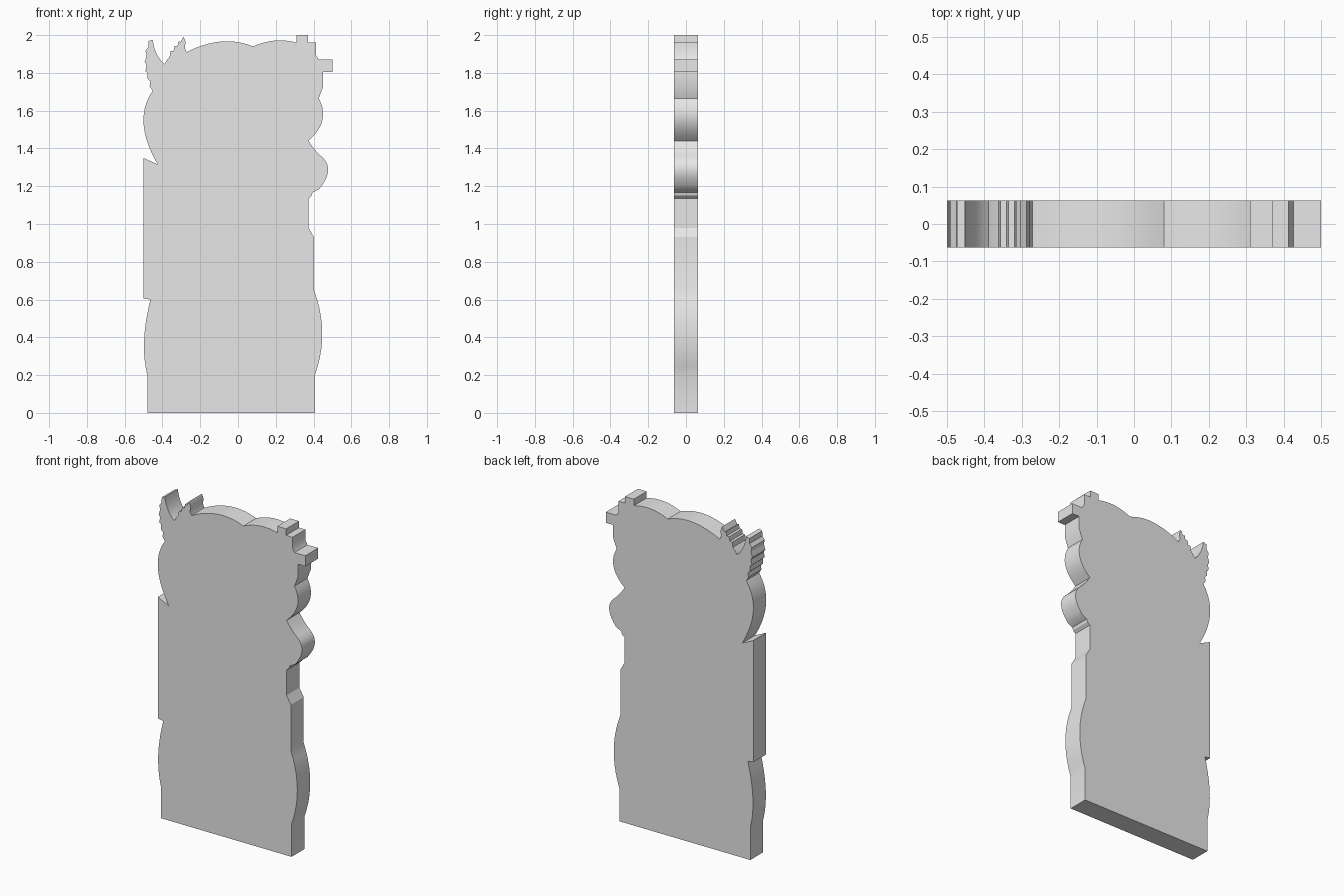
import bpy, bmesh

HALF = 0.0625   # half thickness of the board
STEPS = 10      # segments per curved stretch

# Outline pieces: (x, z) is a straight run to a corner;
# (mx, mz, x, z) is a curve through (mx, mz) ending at (x, z).
left_side = [
    (-0.48, 0.0), (-0.48, 0.2), (-0.497, 0.385, -0.463, 0.60),
    (-0.50, 0.605), (-0.50, 1.35), (-0.425, 1.315),
    (-0.50, 1.53, -0.452, 1.705),
]
# Two ragged tufts at the upper left
tufts = [
    (-0.468, 1.73), (-0.463, 1.755), (-0.478, 1.768), (-0.478, 1.80),
    (-0.49, 1.81), (-0.484, 1.842), (-0.494, 1.858), (-0.484, 1.89),
    (-0.49, 1.917), (-0.474, 1.937), (-0.473, 1.968), (-0.452, 1.976),
    (-0.43, 1.90, -0.389, 1.847),
    (-0.373, 1.873), (-0.362, 1.884), (-0.357, 1.915), (-0.341, 1.916),
    (-0.336, 1.942), (-0.32, 1.943), (-0.315, 1.968), (-0.304, 1.963),
    (-0.288, 1.992), (-0.278, 1.965), (-0.281, 1.93), (-0.272, 1.91),
]
# Two low humps, then the stepped blocks at the upper right
top_edge = [
    (-0.09, 1.966, 0.08, 1.94), (0.195, 1.971, 0.31, 1.96),
    (0.31, 2.0), (0.37, 2.0), (0.37, 1.96), (0.413, 1.96),
    (0.413, 1.895), (0.427, 1.87), (0.50, 1.87), (0.50, 1.805), (0.45, 1.805),
]
right_side = [
    (0.45, 1.725), (0.427, 1.665), (0.447, 1.55, 0.373, 1.44),
    (0.41, 1.39, 0.445, 1.355), (0.477, 1.28, 0.43, 1.185), (0.395, 1.167),
    (0.39, 1.15), (0.373, 1.135), (0.373, 0.98), (0.402, 0.93),
    (0.402, 0.65), (0.446, 0.425, 0.407, 0.2), (0.407, 0.0),
]


def trace(pieces):
    pts = []
    for p in pieces:
        if len(p) == 2:
            pts.append(p)
            continue
        (ax, az), (mx, mz, bx, bz) = pts[-1], p
        cx, cz = 2 * mx - (ax + bx) / 2, 2 * mz - (az + bz) / 2
        for i in range(1, STEPS + 1):
            t = i / STEPS
            u = 1 - t
            pts.append((u * u * ax + 2 * u * t * cx + t * t * bx,
                        u * u * az + 2 * u * t * cz + t * t * bz))
    return pts


# Board: one outline extruded front to back
bm = bmesh.new()
verts = [bm.verts.new((x, -HALF, z))
         for x, z in trace(left_side + tufts + top_edge + right_side)]
front = bm.faces.new(verts)
ext = bmesh.ops.extrude_face_region(bm, geom=[front], use_keep_orig=True)
bmesh.ops.translate(bm, vec=(0, 2 * HALF, 0),
                    verts=[g for g in ext["geom"] if isinstance(g, bmesh.types.BMVert)])
bmesh.ops.recalc_face_normals(bm, faces=bm.faces)
mesh = bpy.data.meshes.new("standee_board")
bm.to_mesh(mesh)
bm.free()

board = bpy.data.objects.new("standee_board", mesh)
bpy.context.collection.objects.link(board)

grey = bpy.data.materials.new("light_grey")
grey.diffuse_color = (0.8, 0.8, 0.8, 1)
mesh.materials.append(grey)

# Smooth curved rims, sharp corners
bpy.context.view_layer.objects.active = board
board.select_set(True)
bpy.ops.object.shade_smooth_by_angle(angle=0.52)
